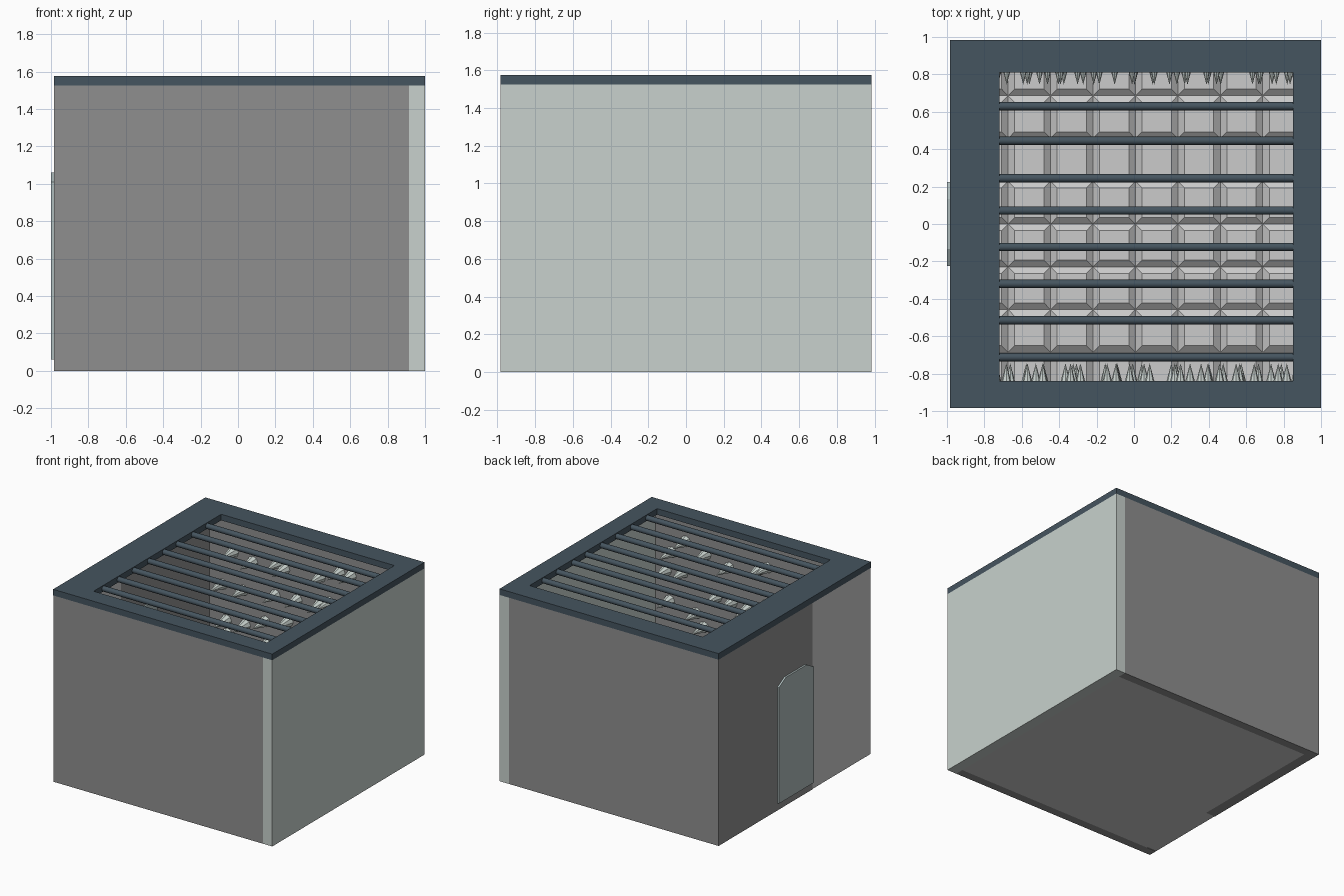
import bpy, bmesh, math, random
from mathutils import Matrix, Vector

if "Cube" in bpy.data.objects:
    bpy.data.objects.remove(bpy.data.objects["Cube"])

random.seed(4)


def material(name, rgb):
    m = bpy.data.materials.new(name)
    m.diffuse_color = (*rgb, 1)
    m.use_nodes = True
    m.node_tree.nodes["Principled BSDF"].inputs["Base Color"].default_value = m.diffuse_color
    return m


STONE = material("stone", (0.275, 0.275, 0.275))
PALE = material("pale_steel", (0.58, 0.64, 0.61))
DOOR = material("door_steel", (0.42, 0.50, 0.50))
IRON = material("dark_iron", (0.06, 0.09, 0.115))


def finish(name, bm, mat=None):
    bmesh.ops.recalc_face_normals(bm, faces=bm.faces)
    me = bpy.data.meshes.new(name)
    bm.to_mesh(me)
    bm.free()
    ob = bpy.data.objects.new(name, me)
    bpy.context.collection.objects.link(ob)
    if mat:
        me.materials.append(mat)
    return ob


def add_box(bm, lo, hi):
    lo, hi = Vector(lo), Vector(hi)
    bmesh.ops.create_cube(bm, size=1, matrix=Matrix.Translation((lo + hi) / 2)
                          @ Matrix.Diagonal((*(hi - lo), 1)))


def box(name, lo, hi, mat=None):
    bm = bmesh.new()
    add_box(bm, lo, hi)
    return finish(name, bm, mat)


X0, X1, Y = -0.985, 1.0, 0.985      # outer faces
IX0, IX1, IY0, IY1 = -0.90, 0.915, -0.915, 0.915  # inner faces
ZW, ZT = 1.525, 1.575               # wall top, frame top

# Walls
box("front_wall", (X0 + .003, -Y, 0), (IX1, IY0, ZW), STONE)
box("back_wall", (X0, IY1, 0), (IX1, Y, ZW), STONE)
box("right_wall", (IX1, -Y, 0), (X1, Y, ZW), PALE)
box("left_wall", (X0, -0.23, 0), (IX0, IY1, ZW), STONE)
box("left_wall_end", (X0, -Y + .003, 0.003), (IX0, -0.23, ZW))

# Door with clipped top corners, standing just proud of the left wall
bm = bmesh.new()
outline = [(-.225, .06), (.225, .06), (.225, 1.01), (.135, 1.06), (-.135, 1.06), (-.225, 1.01)]
face = bm.faces.new([bm.verts.new((-1.0, y, z)) for y, z in outline])
ext = bmesh.ops.extrude_face_region(bm, geom=[face])
bmesh.ops.translate(bm, vec=(0.115, 0, 0),
                    verts=[v for v in ext["geom"] if isinstance(v, bmesh.types.BMVert)])
finish("door", bm, DOOR)

# Floor slab with bevelled square tiles
box("floor_slab", (IX0, IY0, 0), (IX1, IY1, 0.05))
bm = bmesh.new()
N = 8
px, py = (IX1 - IX0) / N, (IY1 - IY0) / N
for i in range(N):
    for j in range(N):
        c = (IX0 + (i + .5) * px, IY0 + (j + .5) * py, 0.065)
        bmesh.ops.create_cone(
            bm, cap_ends=True, segments=4, radius1=math.sqrt(.5), radius2=math.sqrt(.5) * .69,
            depth=1, matrix=Matrix.Translation(c) @ Matrix.Diagonal((px, py, .03, 1))
            @ Matrix.Rotation(math.pi / 4, 4, 'Z'))
finish("floor_tiles", bm)

# Top frame around an off-centre opening
hx0, hx1, hy0, hy1 = -0.72, 0.85, -0.84, 0.81
bm = bmesh.new()
rings = []
for x0, x1, y0, y1 in ((X0, X1, -Y, Y), (hx0, hx1, hy0, hy1)):
    for z in (ZW, ZT):
        rings.append([bm.verts.new((x, y, z)) for x, y in
                      ((x0, y0), (x1, y0), (x1, y1), (x0, y1))])
ob_, ot, ib, it = rings
for a, b in ((ob_, ot), (ot, it), (it, ib), (ib, ob_)):
    for k in range(4):
        n = (k + 1) % 4
        bm.faces.new((a[k], a[n], b[n], b[k]))
finish("top_frame", bm, IRON)

# Round bars across the opening
bm = bmesh.new()
for y in (.63, .445, .245, .072, -.123, -.32, -.515, -.712):
    bmesh.ops.create_cone(
        bm, cap_ends=True, segments=16, radius1=.022, radius2=.022, depth=hx1 - hx0 + .02,
        matrix=Matrix.Translation(((hx0 + hx1) / 2, y, 1.548)) @ Matrix.Rotation(math.pi / 2, 4, 'Y'))
bars = finish("ceiling_bars", bm, IRON)
bpy.context.view_layer.objects.active = bars
bars.select_set(True)
bpy.ops.object.shade_smooth_by_angle(angle=math.radians(40))


# Spikes scattered over the front and back walls
def spikes(name, wall_y, direction, length):
    bm = bmesh.new()
    for i in range(9):
        for k in range(5):
            x = -0.72 + i * 0.19 + random.uniform(-.07, .07)
            z = 0.22 + k * 0.26 + random.uniform(-.08, .08)
            bmesh.ops.create_cone(
                bm, cap_ends=True, segments=8, radius1=.045, radius2=0, depth=length,
                matrix=Matrix.Translation((x, wall_y + direction * length / 2, z))
                @ Matrix.Rotation(-direction * math.pi / 2, 4, 'X'))
    finish(name, bm, PALE)


spikes("front_wall_spikes", IY0, 1, 0.17)
spikes("back_wall_spikes", IY1, -1, 0.17)
